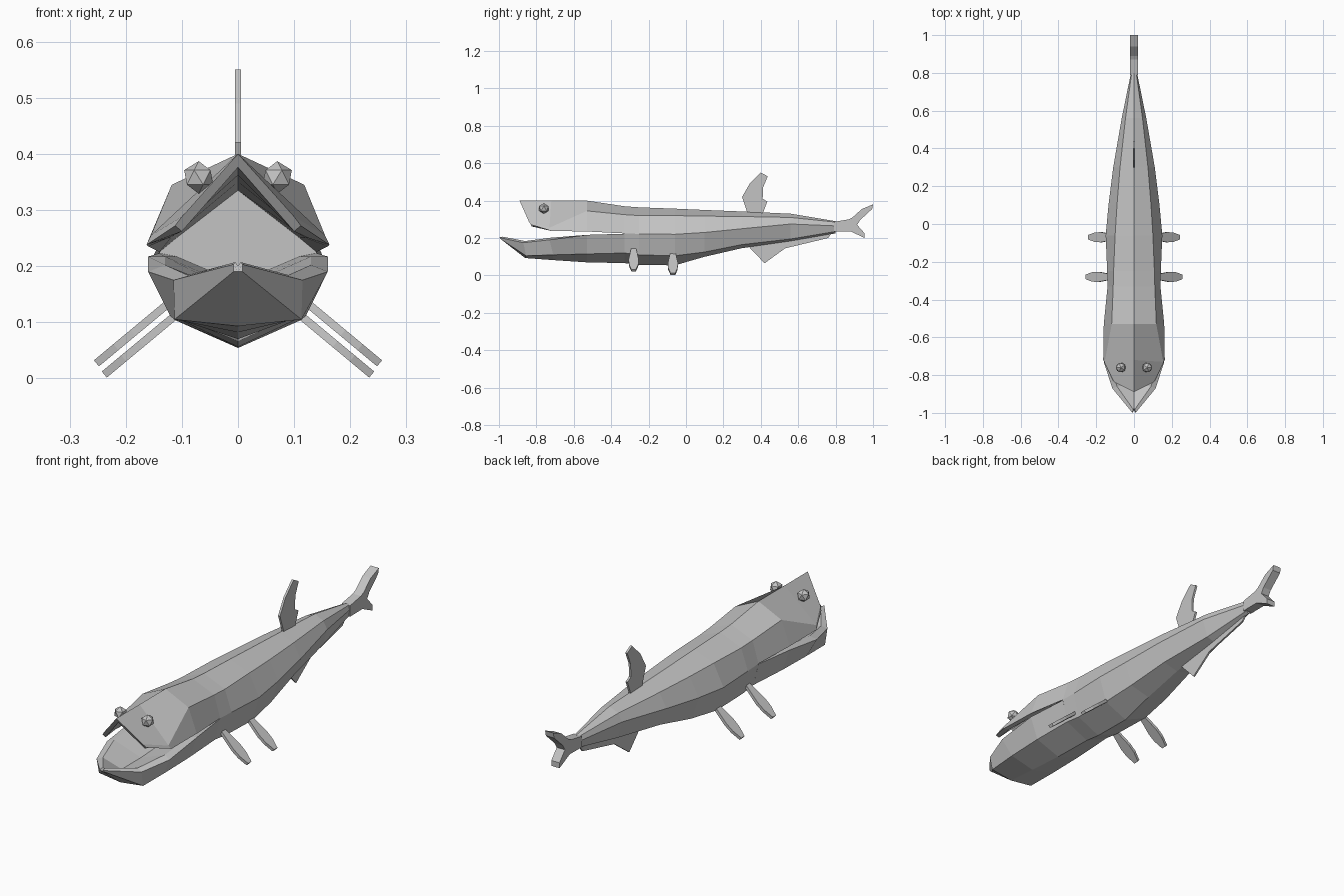
import bpy
import bmesh
from mathutils import Vector

default_cube = bpy.data.objects.get("Cube")
if default_cube:
    bpy.data.objects.remove(default_cube, do_unlink=True)

# One plain material for the whole animal
grey = bpy.data.materials.new("plain grey")
grey.use_nodes = True
grey_color = (.55, .55, .55, 1)
grey.diffuse_color = grey_color
grey.node_tree.nodes["Principled BSDF"].inputs["Base Color"].default_value = grey_color


def finish(name, mesh_builder, mirrored=False):
    """Turn a bmesh into a flat shaded object, optionally mirrored across x."""
    bmesh.ops.recalc_face_normals(mesh_builder, faces=mesh_builder.faces[:])
    mesh = bpy.data.meshes.new(name)
    mesh_builder.to_mesh(mesh)
    mesh_builder.free()
    mesh.materials.append(grey)
    part = bpy.data.objects.new(name, mesh)
    bpy.context.collection.objects.link(part)
    if mirrored:
        part.modifiers.new("left and right", 'MIRROR')
    return part


def loft(name, half_sections):
    """Skin symmetric rings; each half ring starts and ends on the centre plane."""
    builder = bmesh.new()
    rings = []
    for half in half_sections:
        other_half = [(-x, y, z) for x, y, z in reversed(half[1:-1])]
        rings.append([builder.verts.new(point) for point in half + other_half])
    for ring, following in zip(rings, rings[1:]):
        for i in range(len(ring)):
            builder.faces.new((ring[i - 1], ring[i], following[i], following[i - 1]))
    builder.faces.new(rings[0])
    builder.faces.new(rings[-1])
    return finish(name, builder)


def plate(name, outline, thickness, origin=(0, 0, 0), along=(0, 1, 0),
          across=(0, 0, 1), mirrored=False):
    """Extrude a flat outline evenly to both sides of its own plane."""
    builder = bmesh.new()
    origin, along, across = Vector(origin), Vector(along).normalized(), Vector(across)
    normal = along.cross(across)
    start = origin - normal * thickness / 2
    face = builder.faces.new(
        [builder.verts.new(start + along * u + across * v) for u, v in outline])
    extruded = bmesh.ops.extrude_face_region(builder, geom=[face], use_keep_orig=True)
    moved = [item for item in extruded["geom"] if isinstance(item, bmesh.types.BMVert)]
    bmesh.ops.translate(builder, verts=moved, vec=normal * thickness)
    return finish(name, builder, mirrored)


def body_section(y, top, ridge, side, chine, keel):
    return [(0, y, top), (ridge[0], y, ridge[1]), (side[0], y, side[1]),
            (chine[0], y, chine[1]), (0, y, keel)]


# Trunk: back line, upper ridge, widest side line, chine and keel
loft("body", [
    body_section(-.33, .37, (.11, .325), (.14, .225), (.115, .12), .066),
    body_section(-.25, .364, (.108, .32), (.142, .222), (.115, .11), .056),
    body_section(-.06, .357, (.1, .32), (.15, .22), (.115, .105), .054),
    body_section(.1, .35, (.09, .317), (.135, .23), (.1, .125), .1),
    body_section(.3, .342, (.074, .315), (.11, .25), (.075, .165), .146),
    body_section(.56, .33, (.045, .31), (.065, .275), (.04, .195), .183),
    body_section(.8, .29, (.012, .285), (.016, .265), (.012, .235), .225),
])

# Upper jaw: a roof with a hollow underside, open at the front
loft("upper_jaw", [
    [(0, -.89, .4), (.1, -.84, .288), (.112, -.83, .272),
     (.1, -.825, .262), (0, -.875, .376)],
    [(0, -.72, .4), (.155, -.73, .255), (.163, -.72, .238),
     (.125, -.72, .25), (0, -.72, .362)],
    [(0, -.53, .4), (.118, -.53, .345), (.16, -.53, .235),
     (.12, -.53, .25), (0, -.53, .35)],
    [(0, -.33, .37), (.11, -.33, .325), (.14, -.33, .225),
     (.11, -.33, .25), (0, -.33, .335)],
])

# Lower jaw: a pointed scoop with a raised rim
loft("lower_jaw", [
    [(0, -.985, .19), (.008, -.985, .19), (.008, -1, .203),
     (.005, -.98, .207), (0, -.975, .2)],
    [(0, -.86, .093), (.113, -.855, .105), (.115, -.87, .175),
     (.09, -.86, .184), (0, -.85, .15)],
    [(0, -.71, .082), (.12, -.71, .11), (.16, -.73, .19),
     (.13, -.72, .202), (0, -.71, .15)],
    [(0, -.53, .07), (.122, -.53, .115), (.16, -.53, .217),
     (.13, -.53, .217), (0, -.53, .16)],
    [(0, -.33, .066), (.115, -.33, .12), (.14, -.33, .223),
     (.11, -.33, .217), (0, -.33, .17)],
])

# Fins on the centre plane
plate("tail_fin", [(.79, .286), (.87, .3), (.89, .31), (.94, .355), (1, .38),
                   (.995, .355), (.93, .295), (.915, .27), (.955, .225),
                   (.955, .2), (.88, .236), (.79, .235)], .042)
plate("dorsal_fin", [(.33, .33), (.3, .42), (.34, .49), (.4, .55), (.437, .53),
                     (.412, .47), (.41, .41), (.435, .395), (.41, .33)], .01)
plate("belly_fin", [(.32, .17), (.42, .065), (.53, .145), (.76, .2),
                    (.79, .24), (.56, .21)], .008)

# Two pairs of leaf shaped paddles slanting down and outwards
leaf = [(0, -.012), (.1, -.027), (.14, -.025), (.185, -.012),
        (.185, .012), (.14, .025), (.1, .027), (0, .012)]
for name, root in (("front_paddles", (.11, -.28, .145)),
                   ("rear_paddles", (.096, -.07, .125))):
    plate(name, leaf, .014, root, (.77, 0, -.64), (0, 1, 0), mirrored=True)

# Faceted eyes on top of the head
eye = bmesh.new()
bmesh.ops.create_icosphere(eye, subdivisions=1, radius=.029)
bmesh.ops.translate(eye, verts=eye.verts[:], vec=(.07, -.76, .358))
finish("eyes", eye, mirrored=True)
